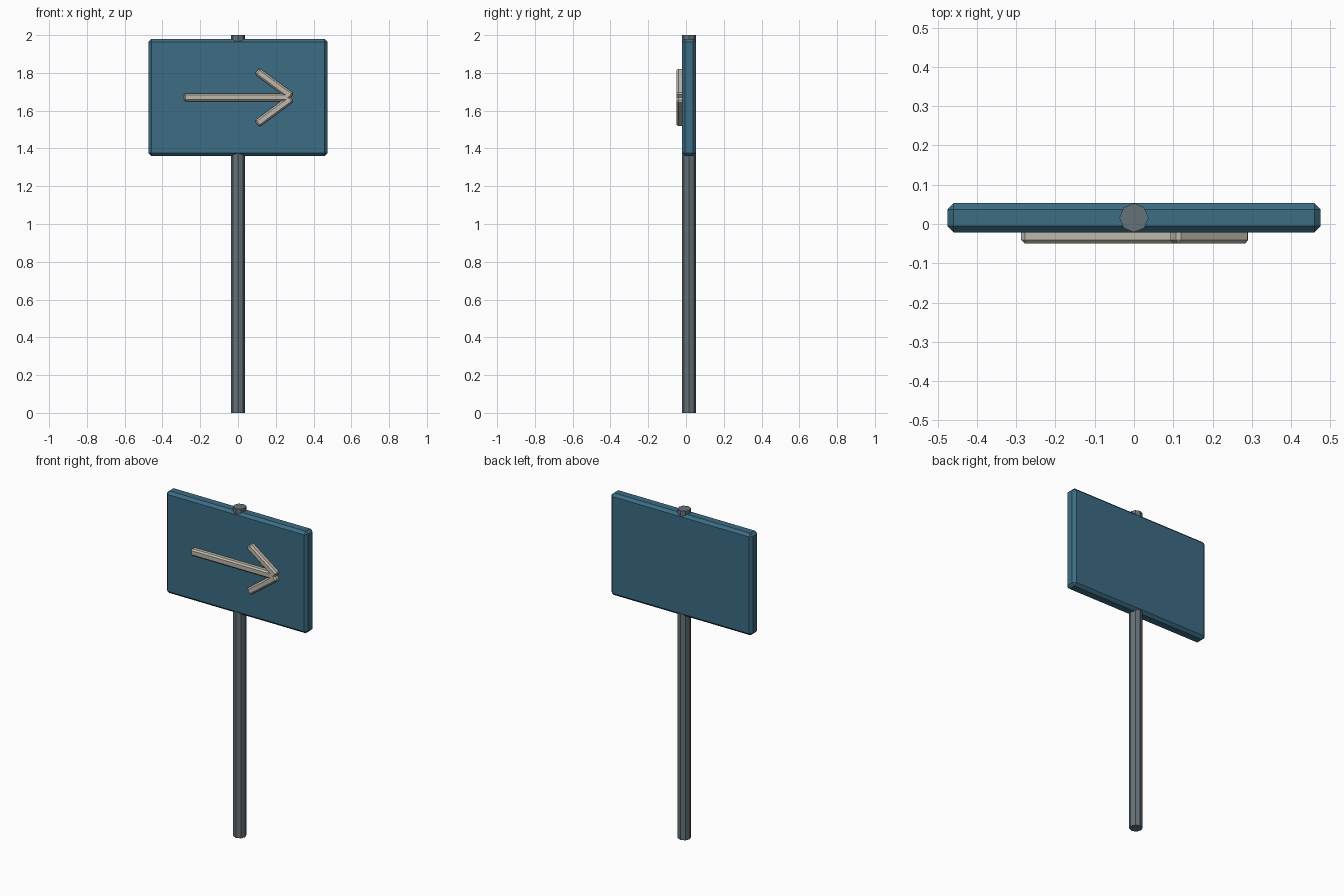
import bpy
import bmesh
from math import radians, atan2, hypot
from mathutils import Matrix

if "Cube" in bpy.data.objects:
    bpy.data.objects.remove(bpy.data.objects["Cube"])


def material(name, color):
    mat = bpy.data.materials.new(name)
    mat.diffuse_color = (*color, 1)
    mat.use_nodes = True
    mat.node_tree.nodes["Principled BSDF"].inputs["Base Color"].default_value = mat.diffuse_color
    return mat


def add_object(name, bm, mat):
    mesh = bpy.data.meshes.new(name)
    bm.to_mesh(mesh)
    bm.free()
    mesh.materials.append(mat)
    obj = bpy.data.objects.new(name, mesh)
    bpy.context.collection.objects.link(obj)
    return obj


def chamfered_box(name, size, center, mat, chamfer, angle=0):
    """Box with flat chamfers on every edge, turned about y."""
    bm = bmesh.new()
    bmesh.ops.create_cube(bm, size=1, matrix=Matrix.Diagonal((*size, 1)))
    bmesh.ops.bevel(bm, geom=bm.edges[:], offset=chamfer, segments=1,
                    affect='EDGES', clamp_overlap=True)
    obj = add_object(name, bm, mat)
    obj.location = center
    obj.rotation_euler.y = angle
    return obj


def stroke(name, a, b):
    """Arrow bar between two (x, z) end points."""
    dx, dz = b[0] - a[0], b[1] - a[1]
    center = ((a[0] + b[0]) / 2, -0.03, (a[1] + b[1]) / 2)
    return chamfered_box(name, (hypot(dx, dz), 0.04, 0.042), center,
                         cream, 0.009, -atan2(dz, dx))


steel = material("steel", (0.13, 0.17, 0.19))
blue = material("blue", (0.045, 0.15, 0.23))
cream = material("cream", (0.52, 0.48, 0.41))

MID_Y = 0.016

# Eight-sided post
bm = bmesh.new()
bmesh.ops.create_cone(bm, cap_ends=True, segments=8, radius1=0.037,
                      radius2=0.037, depth=2.0)
post = add_object("post", bm, steel)
post.location = (0, MID_Y, 1.0)

# Sign board
chamfered_box("sign_board", (0.95, 0.074, 0.62), (0, MID_Y, 1.67), blue, 0.016)

# Arrow: shaft and two mirrored head bars
stroke("arrow_shaft", (-0.287, 1.67), (0.275, 1.67))
for side, label in ((1, "upper"), (-1, "lower")):
    stroke(f"arrow_head_{label}", (0.1, 1.67 + side * 0.14),
           (0.283, 1.67 + side * 0.005))
